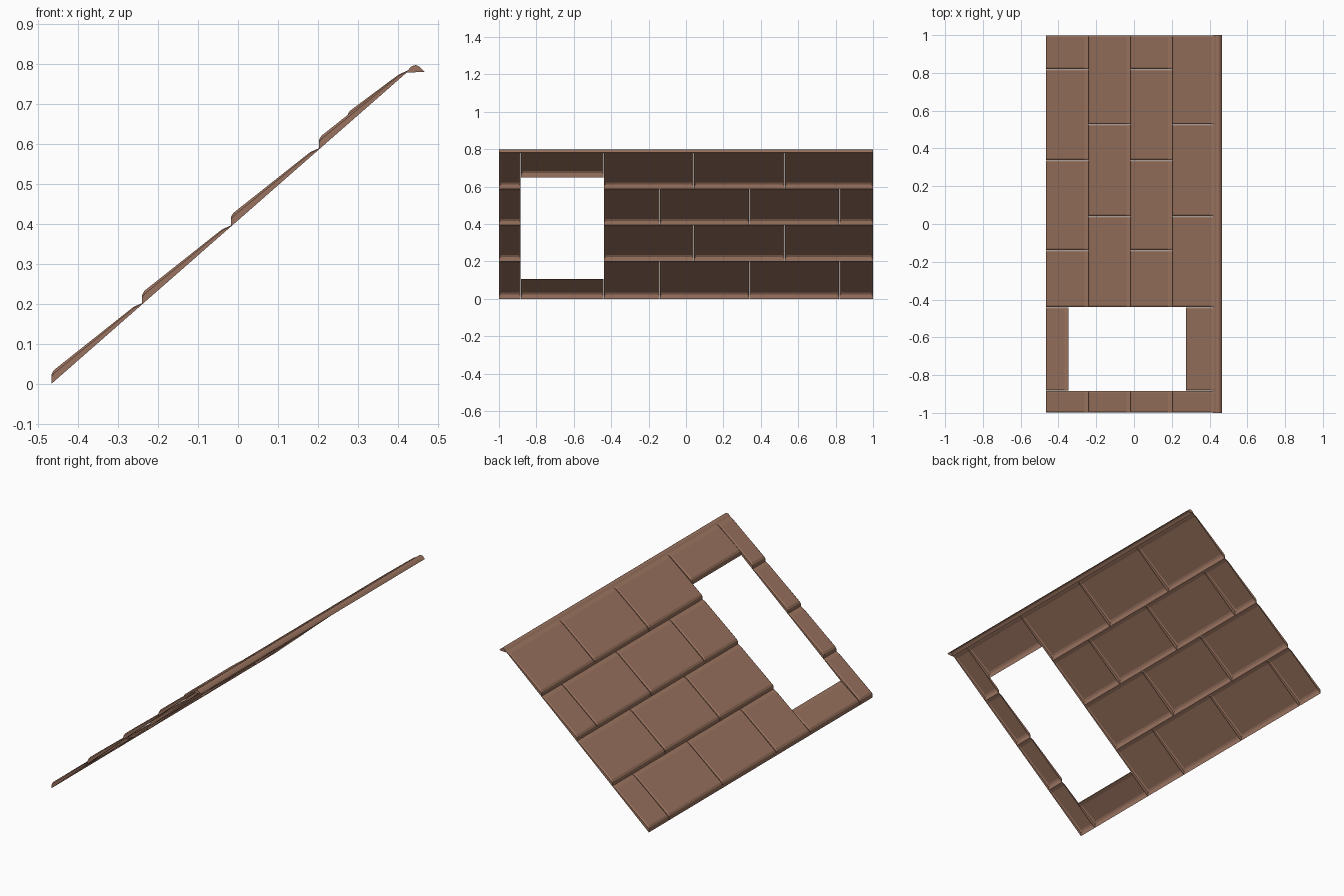
import bpy, bmesh, math

if "Cube" in bpy.data.objects:
    bpy.data.objects.remove(bpy.data.objects["Cube"])

# one flat terracotta brown
clay = bpy.data.materials.new("clay brown")
clay.diffuse_color = (0.32, 0.17, 0.113, 1)
clay.use_nodes = True
clay.node_tree.nodes["Principled BSDF"].inputs["Base Color"].default_value = clay.diffuse_color

SLOPE, X_EAVE = 0.876, -0.467


def base(x):
    """Height of the sloping roof plane."""
    return SLOPE * (x - X_EAVE)


def finish(bm, name):
    bmesh.ops.recalc_face_normals(bm, faces=bm.faces)
    me = bpy.data.meshes.new(name)
    bm.to_mesh(me)
    bm.free()
    me.materials.append(clay)
    ob = bpy.data.objects.new(name, me)
    bpy.context.collection.objects.link(ob)
    return ob


def tile(name, x0, x1, y0, y1):
    """Hollow wedge tile: thick at the front, thin at the back, soft edges, open below."""
    bm = bmesh.new()
    xs = [(x0, 0.024), (x0 + 0.006, 0.029), (x1 - 0.022, 0.0125), (x1, 0.003)]
    e, b = 0.0015, 0.009
    ys = [(y0 + e, 0.72), (y0 + b, 1), (y1 - b, 1), (y1 - e, 0.72)]
    grid = [[bm.verts.new((x, y, base(x) + h * k)) for y, k in ys] for x, h in xs]
    for i in range(3):
        for j in range(3):
            bm.faces.new((grid[i][j], grid[i + 1][j], grid[i + 1][j + 1], grid[i][j + 1]))
    # walls around the rim down to the roof plane
    rim = [grid[0][j] for j in range(4)] + [grid[i][3] for i in range(1, 4)]
    rim += [grid[3][j] for j in (2, 1, 0)] + [grid[i][0] for i in (2, 1)]
    low = [bm.verts.new((v.co.x, v.co.y, base(v.co.x))) for v in rim]
    for i in range(len(rim)):
        k = (i + 1) % len(rim)
        bm.faces.new((rim[i], rim[k], low[k], low[i]))
    return finish(bm, name)


# four overlapping courses with staggered joints, and a narrow strip beyond the window
rows = [X_EAVE, -0.24, -0.018, 0.203, 0.425]
joints = [[-0.44, -0.14, 0.337, 0.82, 1.0], [-0.44, 0.042, 0.527, 1.0]]
for r in range(4):
    xa, xb = rows[r], rows[r + 1]
    js = joints[r % 2]
    for n, (ya, yb) in enumerate(zip(js, js[1:])):
        tile(f"course_{r + 1}_tile_{n + 1}", xa, xb, ya, yb)
    tile(f"edge_tile_{r + 1}", xa, xb, -1.0, -0.883)

# short tiles below and above the window opening
tile("window_lower_tile", X_EAVE, -0.348, -0.883, -0.44)
tile("window_upper_tile", 0.274, 0.425, -0.883, -0.44)

# half-round ridge cap with closed ends
bm = bmesh.new()
prof = [(0.418, 0.779), (0.425, 0.784), (0.432, 0.793), (0.439, 0.797), (0.446, 0.798),
        (0.453, 0.795), (0.460, 0.789), (0.467, 0.781)]
ends = [[bm.verts.new((x, y, z)) for x, z in prof] for y in (-1, 1)]
for i in range(len(prof) - 1):
    bm.faces.new((ends[0][i], ends[0][i + 1], ends[1][i + 1], ends[1][i]))
for loop in ends:
    bm.faces.new(loop)
ridge = finish(bm, "ridge_cap")
bpy.context.view_layer.objects.active = ridge
ridge.select_set(True)
bpy.ops.object.shade_smooth_by_angle(angle=math.radians(40))
